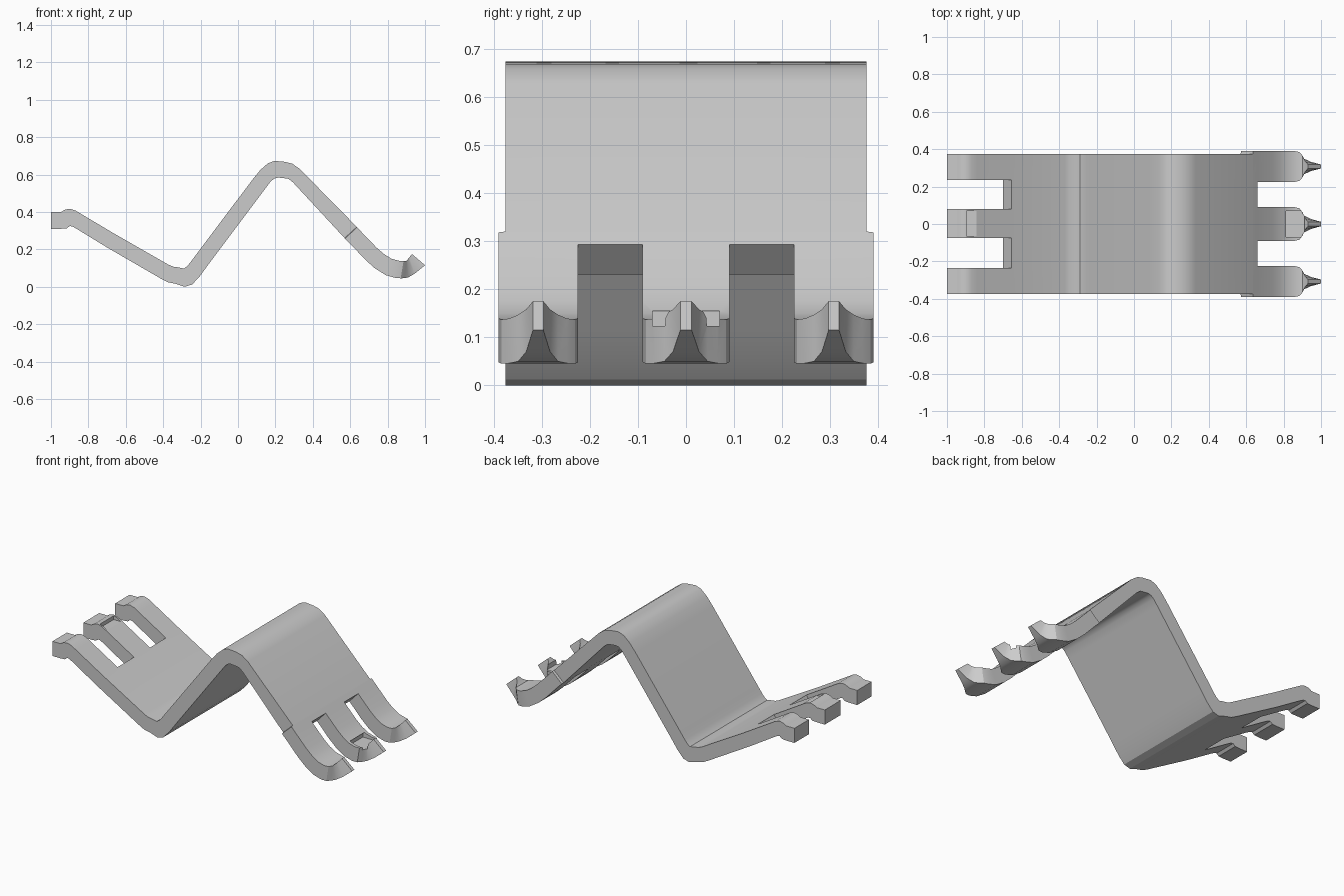
import bpy, bmesh
from mathutils import Vector

if "Cube" in bpy.data.objects:
    bpy.data.objects.remove(bpy.data.objects["Cube"])

# Paired upper / lower outline points of the bent strip: (x_up, z_up, x_low, z_low)
left_prong = [(-1, .40, -1, .31), (-.945, .40, -.945, .31), (-.925, .412, -.915, .312),
              (-.90, .417, -.90, .325), (-.87, .408, -.885, .322), (-.84, .39, -.86, .308),
              (-.655, .28, -.70, .21)]
body = [(-.37, .117, -.415, .045), (-.345, .107, -.375, .024), (-.315, .103, -.335, .016),
        (-.29, .097, -.285, 0), (-.272, .11, -.245, .012), (-.255, .13, -.205, .055),
        (-.235, .157, -.16, .117), (.08, .576, .15, .53), (.12, .625, .175, .563),
        (.16, .66, .195, .579), (.195, .673, .215, .584), (.25, .668, .25, .58),
        (.29, .658, .27, .577), (.33, .63, .295, .557), (.635, .32, .57, .26)]
right_prong = [(.637, .318, .572, .258), (.66, .293, .60, .23), (.74, .21, .68, .145),
               (.78, .175, .73, .10), (.82, .15, .79, .062), (.86, .139, .84, .048),
               (.885, .137, .87, .045), (.90, .139, .89, .046), (.908, .147, .91, .05),
               (.917, .158, .945, .07), (.93, .175, 1, .115)]
taper = [1, 1, 1, 1, 1, 1, .93, .72, .5, .3, .13]

sections = left_prong + body + right_prong
y_left = [-.375, -.235, -.075, .08, .235, .375]
y_body = [-.375, -.225, -.09, .09, .225, .375]
y_right = [-.39, -.225, -.09, .09, .225, .39]
n_left, n_body = len(left_prong), len(body)
slot_right = n_left + n_body + 1


def widths(i):
    """Edges of the three prongs across the strip at section i."""
    if i < n_left:
        return y_left
    if i < n_left + n_body:
        return y_body
    k, out = taper[i - n_left - n_body], []
    for a, b in zip(y_right[::2], y_right[1::2]):
        c = (a + b) / 2
        out += [c + (a - c) * k, c + (b - c) * k]
    return out


def solid(i, j):
    """True where material is left between the slots."""
    if not (0 <= i < len(sections) - 1 and 0 <= j < 5):
        return False
    return j % 2 == 0 or n_left - 1 <= i < slot_right


# Forked spring strip
bm = bmesh.new()
cache = {}


def vert(i, j, low):
    if (i, j, low) not in cache:
        s = sections[i]
        cache[i, j, low] = bm.verts.new((s[2 * low], widths(i)[j], s[2 * low + 1]))
    return cache[i, j, low]


def quad(*keys):
    bm.faces.new([vert(*k) for k in keys])


for i in range(len(sections) - 1):
    for j in range(5):
        if not solid(i, j):
            continue
        quad((i, j, 0), (i + 1, j, 0), (i + 1, j + 1, 0), (i, j + 1, 0))
        quad((i, j, 1), (i, j + 1, 1), (i + 1, j + 1, 1), (i + 1, j, 1))
        for dj in (0, 1):
            if not solid(i, j - 1 + 2 * dj):
                quad((i, j + dj, 0), (i, j + dj, 1), (i + 1, j + dj, 1), (i + 1, j + dj, 0))
        for di in (0, 1):
            if not solid(i - 1 + 2 * di, j):
                quad((i + di, j, 0), (i + di, j + 1, 0), (i + di, j + 1, 1), (i + di, j, 1))
bmesh.ops.recalc_face_normals(bm, faces=bm.faces)
mesh = bpy.data.meshes.new("forked_strip")
bm.to_mesh(mesh)
bm.free()
strip = bpy.data.objects.new("forked_strip", mesh)
bpy.context.collection.objects.link(strip)


# Shallow recesses on the two middle prongs
def recess(name, lo, hi):
    lo, hi = Vector(lo), Vector(hi)
    bpy.ops.mesh.primitive_cube_add(size=1, location=(lo + hi) / 2)
    cutter = bpy.context.object
    cutter.name = name
    cutter.scale = hi - lo
    cutter.hide_render = True
    mod = strip.modifiers.new(name, 'BOOLEAN')
    mod.object = cutter
    mod.operation = 'DIFFERENCE'
    mod.solver = 'EXACT'
    bpy.context.view_layer.objects.active = strip
    bpy.ops.object.modifier_apply(modifier=name)
    bpy.data.objects.remove(cutter)


recess("right_recess", (.80, -.07, .123), (.912, .07, .155))
recess("left_recess", (-.895, -.065, .392), (-.838, .07, .45))

bpy.ops.object.select_all(action='DESELECT')
strip.select_set(True)
bpy.context.view_layer.objects.active = strip
bpy.ops.object.shade_smooth_by_angle(angle=0.52)
